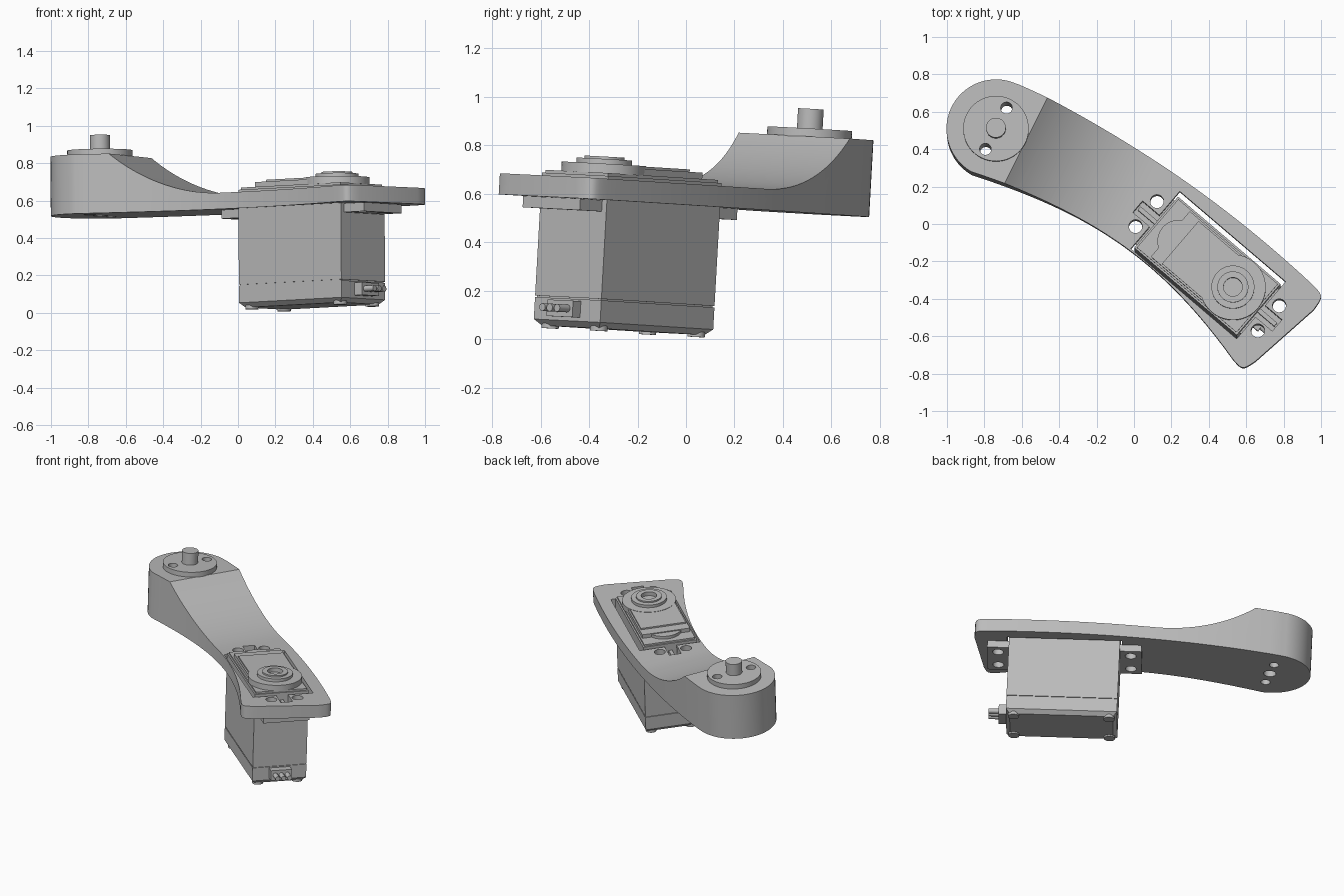
import bpy, bmesh, math
from mathutils import Matrix, Vector
from mathutils.geometry import interpolate_bezier

cube = bpy.data.objects.get("Cube")
if cube:
    bpy.data.objects.remove(cube)

mat = bpy.data.materials.new("plain grey")
mat.use_nodes = True
GREY = (0.5, 0.5, 0.5, 1)
mat.diffuse_color = GREY
mat.node_tree.nodes["Principled BSDF"].inputs["Base Color"].default_value = GREY

# The whole assembly leans slightly; the motor sits at an angle in the arm
TILT = Matrix.Translation((0, 0, 0.55)) @ Matrix.Rotation(-0.056, 4, 'X') @ Matrix.Rotation(-0.006, 4, 'Y')
MOTOR = Matrix.Translation((0.393, -0.23, 0)) @ Matrix.Rotation(math.radians(-40.5), 4, 'Z')
HEAD = Matrix.Translation((-0.736, 0.492, 0)) @ Matrix.Rotation(math.radians(63), 4, 'Z')
ARM_TOP, PLATE_TOP = 0.317, 0.087


def finish(name, bm, place):
    bmesh.ops.recalc_face_normals(bm, faces=bm.faces)
    mesh = bpy.data.meshes.new(name)
    bm.to_mesh(mesh)
    bm.free()
    mesh.materials.append(mat)
    ob = bpy.data.objects.new(name, mesh)
    bpy.context.collection.objects.link(ob)
    ob.matrix_world = TILT @ place
    return ob


def prism(name, points, direction, place=Matrix()):
    bm = bmesh.new()
    face = bm.faces.new([bm.verts.new(p) for p in points])
    ext = bmesh.ops.extrude_face_region(bm, geom=[face])
    moved = [v for v in ext["geom"] if isinstance(v, bmesh.types.BMVert)]
    bmesh.ops.translate(bm, verts=moved, vec=direction)
    return finish(name, bm, place)


def box(name, u0, u1, v0, v1, z0, z1, place=MOTOR):
    pts = [(u0, v0, z0), (u1, v0, z0), (u1, v1, z0), (u0, v1, z0)]
    return prism(name, pts, (0, 0, z1 - z0), place)


def cyl(name, u, v, r, z0, z1, place=MOTOR, n=48):
    pts = [(u + r * math.cos(2 * math.pi * i / n), v + r * math.sin(2 * math.pi * i / n), z0) for i in range(n)]
    return prism(name, pts, (0, 0, z1 - z0), place)


def cut(ob, cutters):
    for c in cutters:
        c.hide_render = True
        mod = ob.modifiers.new("cut", 'BOOLEAN')
        mod.operation, mod.solver, mod.object = 'DIFFERENCE', 'EXACT', c
    bake(ob)
    for c in cutters:
        bpy.data.objects.remove(c)


def bake(ob):
    bpy.context.view_layer.update()
    mesh = bpy.data.meshes.new_from_object(ob.evaluated_get(bpy.context.evaluated_depsgraph_get()))
    ob.modifiers.clear()
    ob.data = mesh


def bezier(a, b, c, d, n):
    return [p.to_3d() for p in interpolate_bezier(Vector(a), Vector(b), Vector(c), Vector(d), n)]


# Arm outline: long back edge, two rounded corners, front edge, round head
back = bezier((-0.62, 0.732), (-0.1, 0.507), (0.45, 0.142), (0.95, -0.325), 28)
corner_a = bezier((0.95, -0.325), (1.015, -0.39), (1.015, -0.39), (0.96, -0.465), 10)
corner_b = bezier((0.65, -0.74), (0.58, -0.787), (0.58, -0.787), (0.53, -0.73), 10)
front = bezier((0.53, -0.73), (0.1, -0.128), (-0.3, 0.072), (-0.86, 0.26), 28)
a0, a1 = math.radians(240), math.radians(66)
head = [HEAD.translation + 0.265 * Vector((math.cos(a), math.sin(a), 0))
        for a in [a0 + (a1 - a0) * i / 31 for i in range(32)]]
outline = back + corner_a[1:] + corner_b + front[1:-1] + head
arm = prism("arm", outline, (0, 0, ARM_TOP))

# Scoop that lowers the arm from the head to the thin plate
RUN, DROP = 0.66, ARM_TOP - PLATE_TOP
R = (RUN ** 2 + DROP ** 2) / (2 * DROP)
sweep = math.asin(RUN / R)
arc = [(RUN - R * math.sin(sweep * (1 - i / 24)), -1,
        PLATE_TOP + R - R * math.cos(sweep * (1 - i / 24))) for i in range(25)]
scoop_place = Matrix.Translation((-0.58, 0.42, 0)) @ Matrix.Rotation(math.radians(-26.5), 4, 'Z')
scoop = prism("scoop_cutter", arc + [(3, -1, PLATE_TOP), (3, -1, 0.7), (0, -1, 0.7)], (0, 2, 0), scoop_place)


def screw_holes():
    return [cyl("hole_cutter", su * 0.43, sv * 0.088, 0.036, -0.2, 0.2, n=24)
            for su in (-1, 1) for sv in (-1, 1)]


def head_holes():
    return [cyl("hole_cutter", s * 0.124, 0, 0.031, -0.1, 0.6, HEAD, 24) for s in (-1, 1)]


cut(arm, [scoop,
          box("slot_cutter", -0.372, 0.372, -0.195, 0.208, -0.1, 0.2),
          box("notch_cutter", -0.49, 0.49, -0.04, 0.04, -0.1, 0.2),
          cyl("pivot_cutter", 0, 0, 0.04, -0.1, 0.15, HEAD, 24)] + screw_holes() + head_holes())

# Pivot disc and shaft on the head
disc = cyl("pivot_disc", 0, 0, 0.175, ARM_TOP - 0.002, 0.35, HEAD, 64)
cut(disc, head_holes())
cyl("pivot_shaft", 0, 0, 0.053, 0.34, 0.432, HEAD)

# Motor case, lid and bottom cap
box("motor_case", -0.36, 0.36, -0.18, 0.18, -0.408, 0.1)
box("case_seam", -0.354, 0.354, -0.174, 0.174, -0.416, -0.406)
box("case_lid", -0.35, 0.35, -0.17, 0.17, 0.099, 0.112)
cap = box("bottom_cap", -0.36, 0.36, -0.18, 0.18, -0.53, -0.414)
bm = bmesh.new()
bm.from_mesh(cap.data)
low = [e for e in bm.edges if all(v.co.z < -0.5 for v in e.verts)]
bmesh.ops.bevel(bm, geom=low, offset=0.025, segments=1, affect='EDGES')
bm.to_mesh(cap.data)
bm.free()
for su in (-1, 1):
    for sv in (-1, 1):
        cyl("cap_screw", su * 0.31, sv * 0.132, 0.036, -0.54, -0.5, n=24)

# Mounting ears with screw holes and a stiffening rib
ears = box("mounting_ears", -0.5, 0.5, -0.155, 0.155, -0.048, -0.001)
cut(ears, screw_holes())
for s in (-1, 1):
    a, b = sorted((s * 0.355, s * 0.48))
    box("ear_rib", a, b, -0.012, 0.012, -0.002, 0.05)

# Gear housing on top of the case
box("gear_housing", -0.26, 0.18, -0.16, 0.16, 0.11, 0.138)
cyl("gear_housing_round", -0.2, 0, 0.115, 0.11, 0.132)
box("gear_cover", -0.19, 0.17, -0.15, 0.15, 0.137, 0.148)
cyl("output_base", 0.18, 0, 0.175, 0.11, 0.15, n=64)
hub = cyl("output_hub", 0.18, 0, 0.115, 0.149, 0.17)
cut(hub, [cyl("hub_cutter", 0.18, 0, 0.05, 0.152, 0.3)])
ring = cyl("output_ring", 0.18, 0, 0.083, 0.169, 0.18)
cut(ring, [cyl("ring_cutter", 0.18, 0, 0.05, 0.1, 0.3)])

# Cable outlet with three wires
box("cable_outlet", 0.355, 0.41, -0.07, 0.07, -0.49, -0.422)
for v in (-0.04, 0, 0.04):
    turn = MOTOR @ Matrix.Translation((0, v, -0.455)) @ Matrix.Rotation(math.pi / 2, 4, 'Y')
    cyl("wire", 0, 0, 0.016, 0.4, 0.475, turn, 16)

# Smooth curved walls while keeping creases sharp
bpy.ops.object.select_all(action='DESELECT')
parts = [o for o in bpy.context.collection.objects if o.type == 'MESH' and mat.name in o.data.materials]
for o in parts:
    o.select_set(True)
bpy.context.view_layer.objects.active = arm
bpy.ops.object.shade_smooth_by_angle(angle=math.radians(25))
